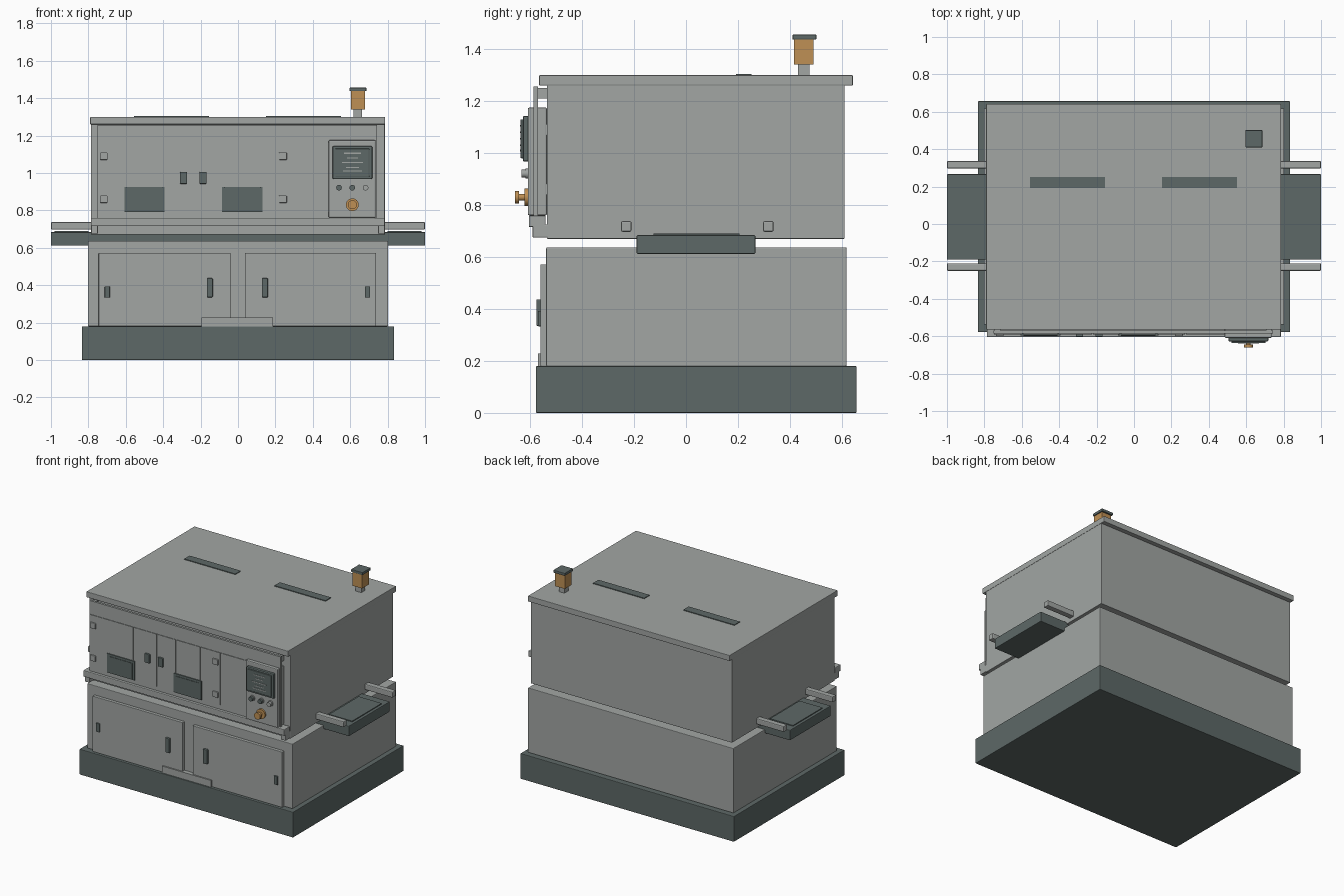
import bpy, math

if "Cube" in bpy.data.objects:
    bpy.data.objects.remove(bpy.data.objects["Cube"])

def material(name, rgb):
    m = bpy.data.materials.new(name)
    m.diffuse_color = (*rgb, 1)
    m.use_nodes = True
    m.node_tree.nodes["Principled BSDF"].inputs["Base Color"].default_value = m.diffuse_color
    return m

GREY = material("light grey", (0.36, 0.38, 0.37))
DARK = material("dark slate", (0.11, 0.14, 0.135))
BRASS = material("amber", (0.52, 0.28, 0.09))

def box(name, x, y, z, mat, bevel=0.0):
    """Box given by its (min, max) range on each axis."""
    bpy.ops.mesh.primitive_cube_add(size=1, location=[sum(r) / 2 for r in (x, y, z)])
    o = bpy.context.object
    o.name = name
    o.scale = [r[1] - r[0] for r in (x, y, z)]
    bpy.ops.object.transform_apply(location=False, rotation=False, scale=True)
    o.data.materials.append(mat)
    if bevel:
        b = o.modifiers.new("edge", 'BEVEL')
        b.width, b.segments = bevel, 2
    return o

def dial(name, x, z, radius, y, mat):
    """Cylinder facing the front, spanning the y range."""
    bpy.ops.mesh.primitive_cylinder_add(vertices=24, radius=radius, depth=y[1] - y[0],
                                        location=(x, sum(y) / 2, z), rotation=(math.pi / 2, 0, 0))
    o = bpy.context.object
    o.name = name
    o.data.materials.append(mat)
    bpy.ops.object.shade_smooth_by_angle()

def around(c, h):
    return (c - h, c + h)

# Main housings
box("base_plinth", (-.835, .835), (-.578, .657), (0, .18), DARK, .004)
box("lower_cabinet", (-.803, .803), (-.538, .618), (.18, .637), GREY, .004)
box("upper_cabinet", (-.787, .785), (-.535, .611), (.67, 1.265), GREY, .003)
box("lid", (-.79, .787), (-.565, .642), (1.26, 1.30), GREY, .003)

# Conveyor running through the gap, and guide rails on both ends
box("conveyor_tray", (-1, 1), (-.19, .267), (.612, .684), DARK, .004)
for s in (-1, 1):
    box("conveyor_belt", sorted((s * .8, s * .98)), (-.125, .205), (.68, .69), DARK)
    for y in (-.23, .317):
        box("guide_rail", sorted((s * .775, s * 1.0)), around(y, .02), (.697, .738), GREY, .006)

# Roof slots and the warning beacon
for x in (-.355, .35):
    box("roof_slot", around(x, .2), (.192, .252), (1.295, 1.305), DARK)
box("beacon_stem", around(.64, .022), around(.453, .022), (1.295, 1.345), GREY)
box("beacon_lamp", around(.641, .038), around(.453, .038), (1.34, 1.438), BRASS)
box("beacon_cap", around(.641, .045), around(.456, .046), (1.437, 1.456), DARK, .003)

# Front screen sheet standing off the upper cabinet, with its lower bar
box("front_sheet", (-.75, .742), (-.586, -.57), (.755, 1.256), GREY)
box("front_bar", (-.787, .785), (-.605, -.54), (.715, .76), GREY, .005)
for x in (-.767, .767):
    box("bar_bracket", around(x, .018), (-.59, -.53), (.675, .725), GREY, .003)
for x in (-.73, .72):
    for z in (.86, 1.09, 1.23):
        box("sheet_spacer", around(x, .015), (-.575, -.53), around(z, .02), GREY)

# Door panels on the front sheet, separated by thin joints
edges = (-.75, -.595, -.405, -.222, -.072, .12, .275, .485)
for a, b in zip(edges, edges[1:]):
    box("upper_door", (a + .002, b - .002), (-.59, -.58), (.79, 1.16), GREY)

# Windows with frames
for x in (-.5, .022):
    box("window_frame", around(x, .108), (-.596, -.585), (.79, .924), DARK)
    box("window_pane", around(x, .092), (-.599, -.59), (.797, .908), DARK)

# Door hinges and handles
for x in (-.718, .24):
    for z in (.86, 1.09):
        box("door_hinge", around(x, .021), (-.6, -.585), around(z, .02), GREY, .004)
for x in (-.291, -.187):
    box("upper_handle", around(x, .019), (-.603, -.585), (.942, 1.006), DARK, .004)

# Control panel with display, knobs and stop button
box("control_panel", (.485, .736), (-.609, -.535), (.76, 1.175), GREY, .006)
box("display_bezel", (.505, .718), (-.628, -.605), (.967, 1.143), DARK, .006)
box("display", (.52, .703), (-.637, -.62), (.98, 1.13), DARK, .004)
for z, w in ((1.105, .045), (1.08, .03), (1.055, .055), (1.03, .035), (1.01, .05)):
    box("display_line", around(.612, w), (-.639, -.634), around(z, .003), GREY)
for x, m in ((.54, DARK), (.611, DARK), (.682, GREY)):
    dial("knob_collar", x, .921, .019, (-.617, -.605), GREY)
    dial("knob", x, .921, .015, (-.633, -.61), m)
dial("stop_button_plate", .611, .83, .034, (-.621, -.605), BRASS)
dial("stop_button_stem", .611, .83, .013, (-.646, -.61), BRASS)
dial("stop_button_head", .611, .83, .024, (-.659, -.643), BRASS)

# Lower doors, kick plate and handles
for x0, x1 in ((-.745, -.04), (.037, .738)):
    box("lower_door", (x0, x1), (-.56, -.535), (.18, .572), GREY, .003)
box("kick_plate", (-.195, .188), (-.569, -.535), (.18, .228), GREY)
for x in (-.151, .144):
    box("lower_handle", around(x, .016), (-.576, -.555), (.335, .437), DARK, .004)
for x in (-.699, .692):
    box("lower_latch", around(x, .014), (-.57, -.555), (.333, .393), DARK, .003)
